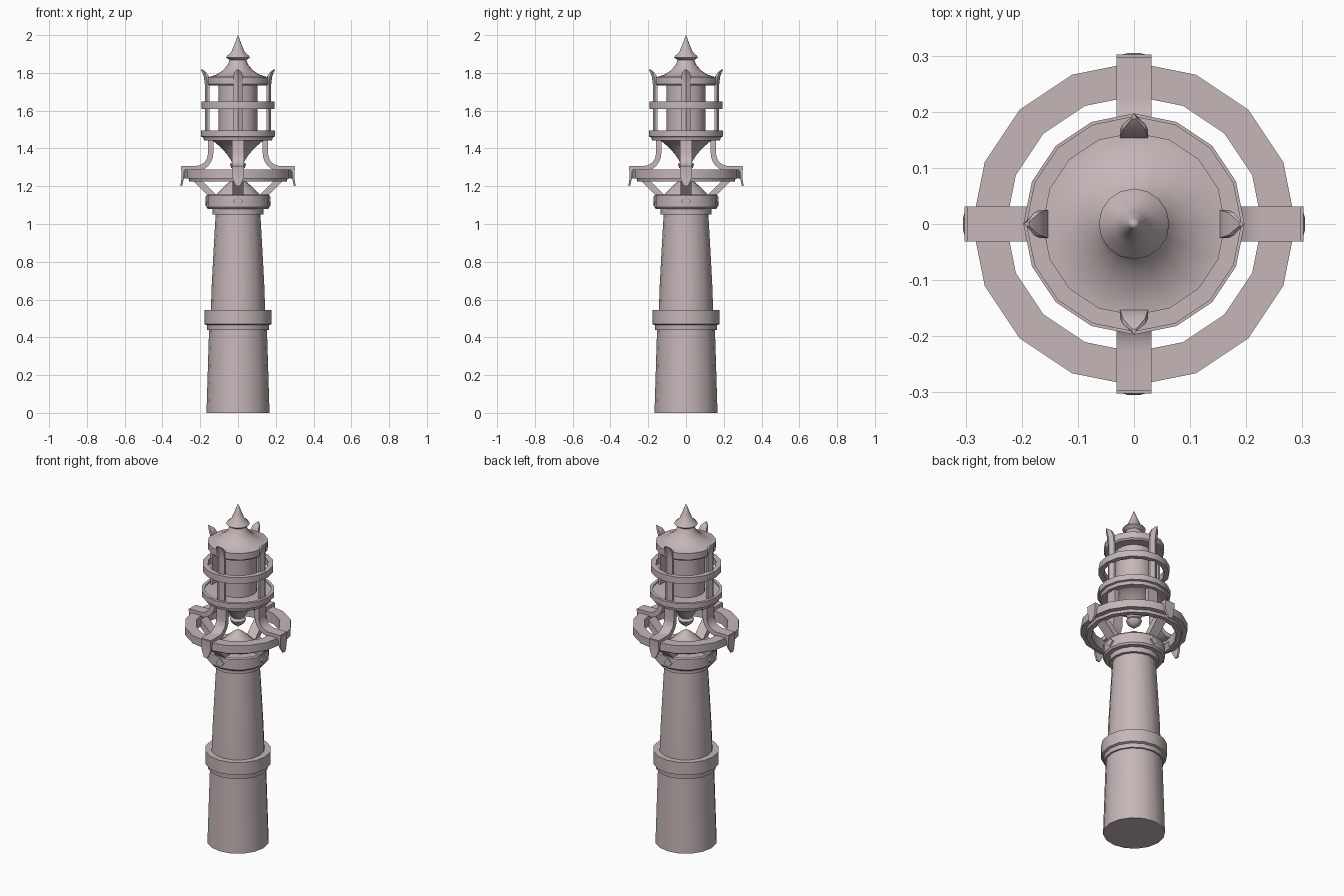
import bpy, bmesh
from math import cos, sin, pi, radians
from mathutils import Matrix, Vector

cube = bpy.data.objects.get("Cube")
if cube:
    bpy.data.objects.remove(cube, do_unlink=True)

SIDES = 16
stone = bpy.data.materials.new("rosy_grey_stone")
stone.use_nodes = True
COLOUR = (0.56, 0.47, 0.47, 1)
stone.diffuse_color = COLOUR
stone.node_tree.nodes["Principled BSDF"].inputs["Base Color"].default_value = COLOUR


def finish(bm, name, smooth=True):
    bmesh.ops.remove_doubles(bm, verts=bm.verts, dist=1e-5)
    bmesh.ops.recalc_face_normals(bm, faces=bm.faces)
    mesh = bpy.data.meshes.new(name)
    bm.to_mesh(mesh)
    bm.free()
    mesh.materials.append(stone)
    obj = bpy.data.objects.new(name, mesh)
    bpy.context.collection.objects.link(obj)
    if smooth:
        bpy.ops.object.select_all(action='DESELECT')
        obj.select_set(True)
        bpy.context.view_layer.objects.active = obj
        bpy.ops.object.shade_smooth_by_angle(angle=radians(32))
    return obj


def lathe(name, profile, closed=False):
    """Turn (radius, height) points around z; a closed profile makes a hoop."""
    bm = bmesh.new()
    rings = [[bm.verts.new((r * cos(2 * pi * i / SIDES), r * sin(2 * pi * i / SIDES), z))
              for i in range(SIDES)] if r > 0 else [bm.verts.new((0, 0, z))]
             for r, z in profile]
    pairs = list(zip(rings, rings[1:]))
    if closed:
        pairs.append((rings[-1], rings[0]))
    for a, b in pairs:
        for i in range(SIDES):
            j = (i + 1) % SIDES
            if len(a) == 1:
                bm.faces.new((a[0], b[i], b[j]))
            elif len(b) == 1:
                bm.faces.new((a[i], a[j], b[0]))
            else:
                bm.faces.new((a[i], a[j], b[j], b[i]))
    return finish(bm, name)


def loft(bm, sections):
    """Skin a list of equal-length closed sections and cap both ends."""
    loops = [[bm.verts.new(p) for p in s] for s in sections]
    n = len(loops[0])
    for a, b in zip(loops, loops[1:]):
        for i in range(n):
            j = (i + 1) % n
            bm.faces.new((a[i], a[j], b[j], b[i]))
    bm.faces.new(loops[0])
    bm.faces.new(loops[-1])


def four_times(name, sections):
    """Loft a part on the +x side and repeat it at each quarter turn."""
    for side, turn in (("left", 0), ("back", 1), ("right", 2), ("front", 3)):
        rot = Matrix.Rotation(turn * pi / 2, 3, 'Z')
        bm = bmesh.new()
        loft(bm, [[rot @ Vector(p) for p in s] for s in sections])
        finish(bm, side + "_" + name)


def strap(path, thick, half):
    """Rectangular sections along a path of (radius, height) points."""
    pts = [Vector(p) for p in path]
    out = []
    for i, p in enumerate(pts):
        d = (pts[min(i + 1, len(pts) - 1)] - pts[max(i - 1, 0)]).normalized()
        n = Vector((-d.y, d.x)) * thick / 2
        a, b = p + n, p - n
        out.append([(a.x, -half, a.y), (a.x, half, a.y), (b.x, half, b.y), (b.x, -half, b.y)])
    return out


# Tower shaft with its middle band
lathe("lower_shaft", [(0, 0), (.167, 0), (.153, .45), (0, .45)])
lathe("middle_band", [(0, .44), (.163, .44), (.165, .465), (.178, .47),
                      (.178, .545), (0, .545)])
lathe("upper_shaft", [(0, .54), (.144, .54), (.139, .68), (.131, .83),
                      (.118, 1.06), (0, 1.06)])
lathe("shaft_collar", [(0, 1.05), (.135, 1.05), (.135, 1.08), (.16, 1.08),
                       (.168, 1.09), (.168, 1.15), (.162, 1.157), (0, 1.157)])
lathe("collar_cone", [(0, 1.15), (.12, 1.15), (.06, 1.21), (.025, 1.24), (0, 1.255)])

# Diamond studs on the collar
stud = [(0, .026), (.026, 0), (0, -.026), (-.026, 0)]
four_times("diamond_stud", [[(r, y, 1.12 + z) for y, z in stud] for r in (.15, .173)])

# Large hoop with a stepped underside
lathe("outer_hoop", [(.228, 1.288), (.288, 1.288), (.288, 1.242), (.262, 1.24),
                     (.258, 1.225), (.228, 1.225)], closed=True)

# Brackets sweeping from the gallery down over the hoop
arc = [(.225 - .08 * cos(t * pi / 12), 1.373 - .08 * sin(t * pi / 12)) for t in range(7)]
four_times("curved_bracket", strap([(.145, 1.455)] + arc + [(.298, 1.293)], .028, .031))
four_times("lower_strut", strap([(.235, 1.25), (.2, 1.215), (.13, 1.145)], .034, .03))
drop = [(.284, .302, .031, 1.304), (.286, .299, .031, 1.265),
        (.288, .3, .027, 1.235), (.296, .305, .01, 1.2)]
four_times("hanging_drop", [[(a, -w, z), (b, -w, z), (b, w, z), (a, w, z)]
                            for a, b, w, z in drop])

# Funnel and pendant under the lantern
lathe("gallery_funnel", [(0, 1.445), (.15, 1.445), (.125, 1.435), (.085, 1.4),
                         (.055, 1.365), (.036, 1.335), (.03, 1.328), (.043, 1.315),
                         (.036, 1.298), (0, 1.268)])
lathe("gallery_floor", [(0, 1.442), (.18, 1.442), (.185, 1.46), (.197, 1.463),
                        (.197, 1.495), (.18, 1.495), (.18, 1.488), (0, 1.488)])

# Lantern, guard hoop and guard posts
lathe("lantern_body", [(0, 1.48), (.103, 1.48), (.103, 1.74), (0, 1.74)])
lathe("guard_hoop", [(.163, 1.61), (.192, 1.61), (.192, 1.648), (.163, 1.648)], closed=True)
post = [(.15, .163, .176, .025, 1.47), (.15, .163, .176, .025, 1.74),
        (.153, .168, .181, .025, 1.78), (.168, .178, .189, .02, 1.803),
        (.187, .191, .197, .004, 1.818)]
four_times("guard_post", [[(a, -w, z), (b, -w, z), (c, 0, z), (b, w, z), (a, w, z)]
                          for a, b, c, w, z in post])

# Roof and finial
lathe("roof", [(0, 1.732), (.155, 1.732), (.163, 1.74), (.163, 1.778), (.145, 1.78),
               (.11, 1.793), (.078, 1.815), (.055, 1.842), (.042, 1.872), (0, 1.872)])
lathe("finial", [(0, 1.862), (.036, 1.862), (.063, 1.882), (.058, 1.89), (.036, 1.91),
                 (.022, 1.943), (.01, 1.975), (0, 2)])
